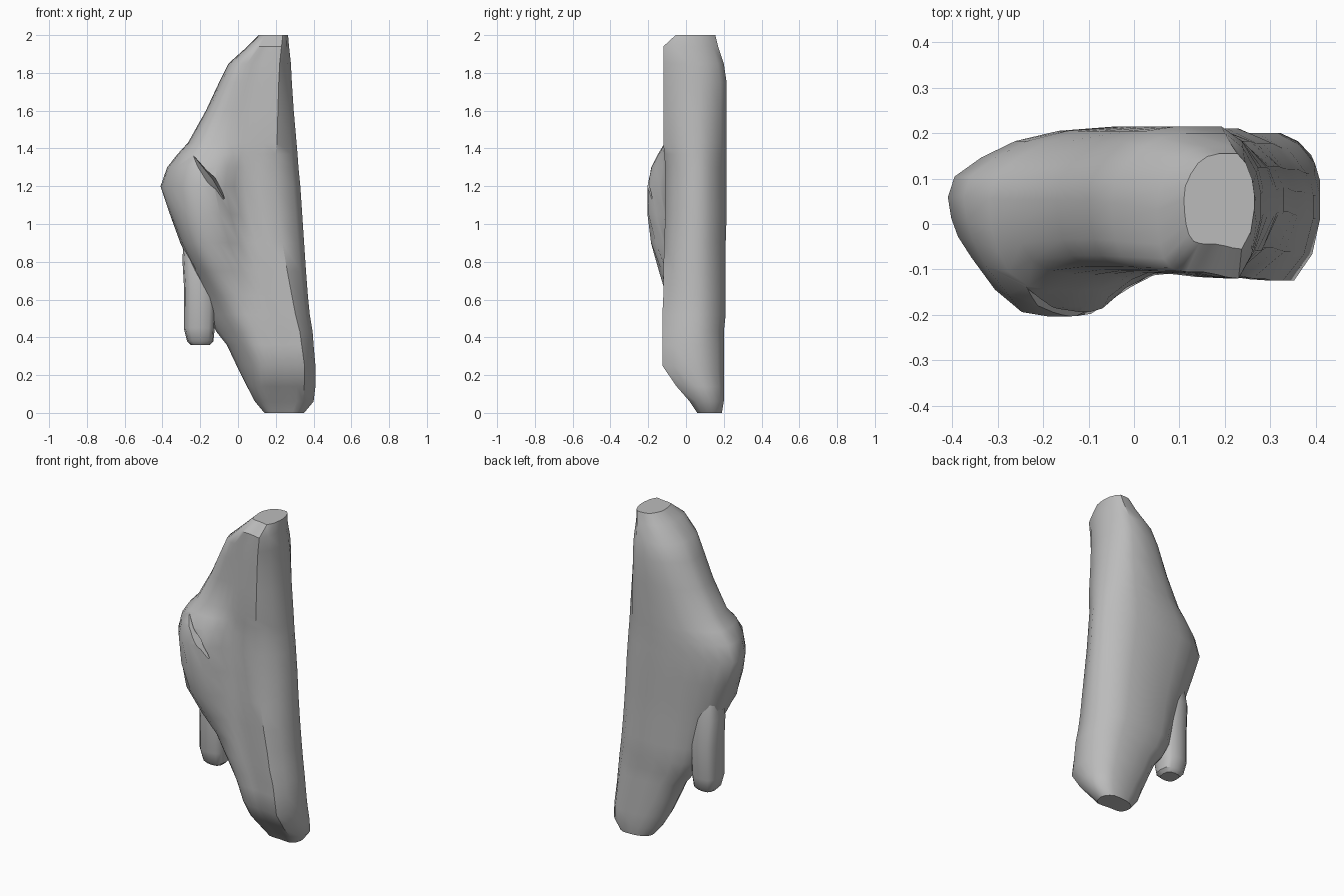
import bpy, bmesh, math
from mathutils import Vector

cube = bpy.data.objects.get("Cube")
if cube:
    bpy.data.objects.remove(cube, do_unlink=True)

stone = bpy.data.materials.new("grey stone")
stone.use_nodes = True
GREY = (0.5, 0.5, 0.5, 1)
stone.diffuse_color = GREY
stone.node_tree.nodes["Principled BSDF"].inputs["Base Color"].default_value = GREY


def loft(name, rings):
    """Skin a stack of equal rings and close both ends."""
    bm = bmesh.new()
    loops = [[bm.verts.new(p) for p in ring] for ring in rings]
    n = len(loops[0])
    for a, b in zip(loops, loops[1:]):
        for i in range(n):
            j = (i + 1) % n
            bm.faces.new((a[i], a[j], b[j], b[i]))
    bm.faces.new(loops[0])
    bm.faces.new(loops[-1])
    bmesh.ops.recalc_face_normals(bm, faces=bm.faces)
    mesh = bpy.data.meshes.new(name)
    bm.to_mesh(mesh)
    bm.free()
    obj = bpy.data.objects.new(name, mesh)
    bpy.context.collection.objects.link(obj)
    mesh.materials.append(stone)
    return obj


def smooth(obj):
    bpy.ops.object.select_all(action='DESELECT')
    obj.select_set(True)
    bpy.context.view_layer.objects.active = obj
    bpy.ops.object.shade_smooth_by_angle(angle=math.radians(38))


# Cross-section of the slab: blunt left end, flat back, rounded right, front
SECTION = [(0, .52), (.02, .66), (.1, .79), (.2, .9), (.33, .97), (.5, 1),
           (.76, 1), (.88, .9), (.97, .73), (1, .58), (1, .42), (.95, .18),
           (.82, 0), (.7, .01), (.6, .03), (.53, .04), (.46, .05), (.38, .05),
           (.3, .05), (.22, .06), (.14, .08), (.07, .15), (.03, .26), (.01, .38)]

# height, left, right, front, back, front bulge, front left cut
SLAB = [(0, .14, .35, .06, .19, 0, 0), (.06, .08, .4, .02, .2, 0, .02),
        (.14, .02, .41, -.05, .2, 0, .06), (.25, -.07, .41, -.125, .2, 0, .16),
        (.36, -.13, .4, -.125, .2, 0, .18), (.43, -.2, .395, -.125, .2, 0, .22),
        (.52, -.24, .38, -.125, .21, 0, .2), (.62, -.26, .37, -.12, .21, .01, .16),
        (.75, -.28, .36, -.12, .21, .05, .09), (.9, -.32, .35, -.115, .21, .09, .03),
        (1.05, -.36, .34, -.11, .215, .11, 0), (1.2, -.41, .33, -.11, .215, .11, 0),
        (1.3, -.375, .32, -.11, .215, .09, 0), (1.37, -.32, .315, -.115, .215, .05, 0),
        (1.43, -.265, .31, -.12, .215, .01, 0), (1.6, -.17, .295, -.12, .215, 0, 0),
        (1.75, -.1, .285, -.12, .215, 0, 0), (1.85, -.05, .28, -.12, .2, 0, 0),
        (1.94, .05, .27, -.12, .17, 0, 0), (2, .11, .265, -.055, .155, 0, 0)]


def slab_ring(z, left, right, front, back, bulge, cut):
    ring = []
    for u, v in SECTION:
        x = left + (right - left) * u + cut * (1 - u) * (1 - v)
        y = front + (back - front) * v
        if v < .5:
            y -= bulge * math.exp(-((x + .17) / .155) ** 4)
        ring.append((x, y, z))
    return ring


slab = loft("rock_slab", [slab_ring(*row) for row in SLAB])

# Diagonal notch in the front bulge
along = Vector((.17, 0, -.24))
across = Vector((.04, 0, .028))
start = Vector((-.25, 0, 1.37))
notch = loft("notch_cutter", [
    [start + along * t + across * (s * w) + Vector((0, y, 0))
     for s, y in ((-1, -.3), (1, -.3), (.3, deep))]
    for t, w, deep in ((0, .4, -.14), (.6, 1.2, -.13), (1, .5, -.15))])
notch.hide_render = True
notch.hide_viewport = True
cutter = slab.modifiers.new("notch", 'BOOLEAN')
cutter.operation = 'DIFFERENCE'
cutter.object = notch
bpy.context.view_layer.objects.active = slab
bpy.ops.object.modifier_apply(modifier="notch")
smooth(slab)

# Hanging lobe merging into the lower left of the back
LOBE = [(.36, -.2, .05, .05), (.38, -.2, .07, .07), (.45, -.205, .082, .085),
        (.65, -.2, .085, .09), (.82, -.21, .085, .085), (.95, -.22, .06, .06)]
lobe = loft("hanging_lobe", [
    [(cx + rx * math.copysign(abs(math.cos(a)) ** .7, math.cos(a)),
      .075 + ry * math.copysign(abs(math.sin(a)) ** .7, math.sin(a)), z)
     for a in (k * math.tau / 12 for k in range(12))]
    for z, cx, rx, ry in LOBE])
smooth(lobe)
